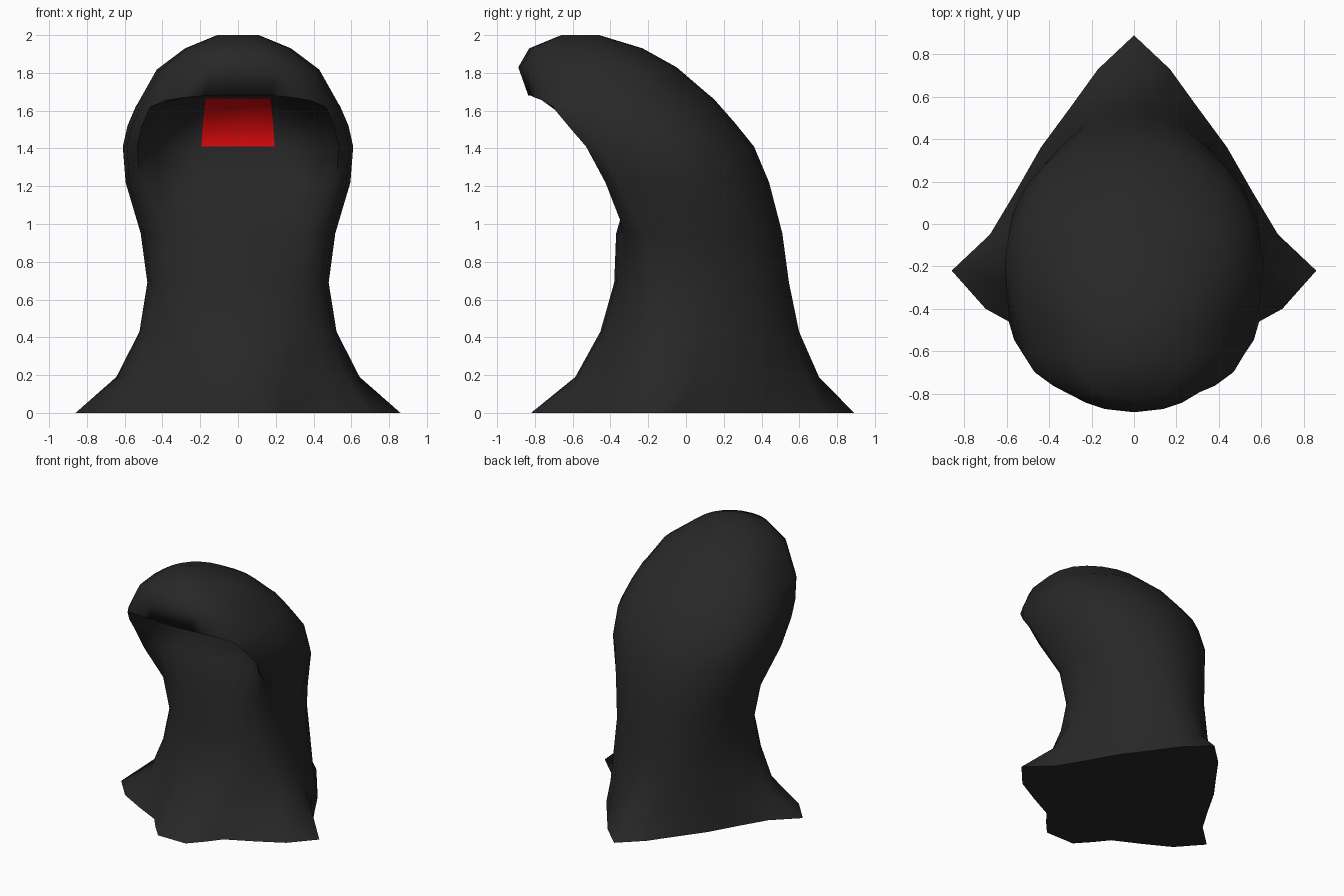
import bpy, bmesh, math

if "Cube" in bpy.data.objects:
    bpy.data.objects.remove(bpy.data.objects["Cube"])

def material(name, rgb):
    m = bpy.data.materials.new(name)
    m.diffuse_color = (*rgb, 1)
    m.use_nodes = True
    m.node_tree.nodes["Principled BSDF"].inputs["Base Color"].default_value = m.diffuse_color
    return m

# Half outline of the flared hem, front to back
HEM = [(0, -.82), (.12, -.82), (.22, -.71), (.30, -.61), (.50, -.51), (.70, -.40),
       (.86, -.22), (.68, -.05), (.56, .15), (.44, .36), (.30, .55), (.17, .73), (0, .89)]
ANGLES = [0, 18.5, 32, 46, 61, 75, 90, 105, 120, 135, 150, 165, 180]
DENT = [1, 1, .9, .5] + [0] * 9                        # sinks into the hood opening
DROP = [0, 0, .01, .025, .06, .06, .04, .02] + [0] * 5  # hood lip sags at its sides

# z, half width, front y, back y, y of widest point, hem amount,
# front squareness, face depth, face narrowness, lip sag
RINGS = [
    (0.00, .50, -.43, .58, -.05, 1.0, .75, 0, 1, 0),
    (0.19, .50, -.43, .58, -.05, .40, .75, 0, 1, 0),
    (0.43, .50, -.43, .58, -.08, .06, .75, 0, 1, 0),
    (0.69, .48, -.38, .545, -.05, 0, .7, 0, 1, 0),
    (0.95, .515, -.40, .51, -.05, 0, .55, .03, 1, 0),
    (1.22, .595, -.53, .44, -.10, 0, .38, .24, 1, 0),
    (1.41, .61, -.62, .36, -.18, 0, .32, .40, 1, 0),
    (1.54, .585, -.715, .255, -.27, 0, .35, .44, 1.5, .5),
    (1.665, .54, -.82, .145, -.34, 0, .42, .44, 2.5, 1),
    (1.68, .53, -.835, .125, -.36, 0, .45, 0, 1, 1),
    (1.83, .43, -.888, -.05, -.42, 0, .62, 0, 1, .3),
    (1.93, .28, -.83, -.23, -.50, 0, .75, 0, 1, 0),
    (2.00, .11, -.66, -.46, -.56, 0, .75, 0, 1, 0),
]

def half_ring(z, w, front, back, mid, hem, square, depth, narrow, sag):
    pts = []
    for a, (hx, hy), d, drop in zip(ANGLES, HEM, DENT, DROP):
        s, c = math.sin(math.radians(a)), math.cos(math.radians(a))
        c = 0 if abs(c) < 1e-6 else c
        x = w * s
        y = mid - (mid - front) * max(c, 0) ** square + (back - mid) * max(-c, 0)
        y += depth * d ** narrow
        pts.append((x + (hx - x) * hem, y + (hy - y) * hem, z - drop * sag))
    return pts

# Hooded cloak: rings lofted from hem to crown
bm = bmesh.new()
loops = []
for r in RINGS:
    half = half_ring(*r)
    full = half + [(-x, y, z) for x, y, z in half[-2:0:-1]]
    loops.append([bm.verts.new(p) for p in full])
n = len(loops[0])
for k in range(len(loops) - 1):
    lo, hi = loops[k], loops[k + 1]
    for i in range(n):
        j = (i + 1) % n
        f = bm.faces.new((lo[i], lo[j], hi[j], hi[i]))
        # red face patch at the back of the hood opening
        if i in (0, n - 1) and 1.4 < RINGS[k][0] < 1.6:
            f.material_index = 1
bm.faces.new(loops[0][::-1])
bm.faces.new(loops[-1])
bmesh.ops.recalc_face_normals(bm, faces=bm.faces)

mesh = bpy.data.meshes.new("hooded_cloak")
bm.to_mesh(mesh)
bm.free()
mesh.materials.append(material("charcoal cloth", (.021, .021, .021)))
mesh.materials.append(material("red face", (.75, .003, .004)))
cloak = bpy.data.objects.new("hooded_cloak", mesh)
bpy.context.collection.objects.link(cloak)
bpy.context.view_layer.objects.active = cloak
cloak.select_set(True)
bpy.ops.object.shade_smooth_by_angle(angle=math.radians(75))
